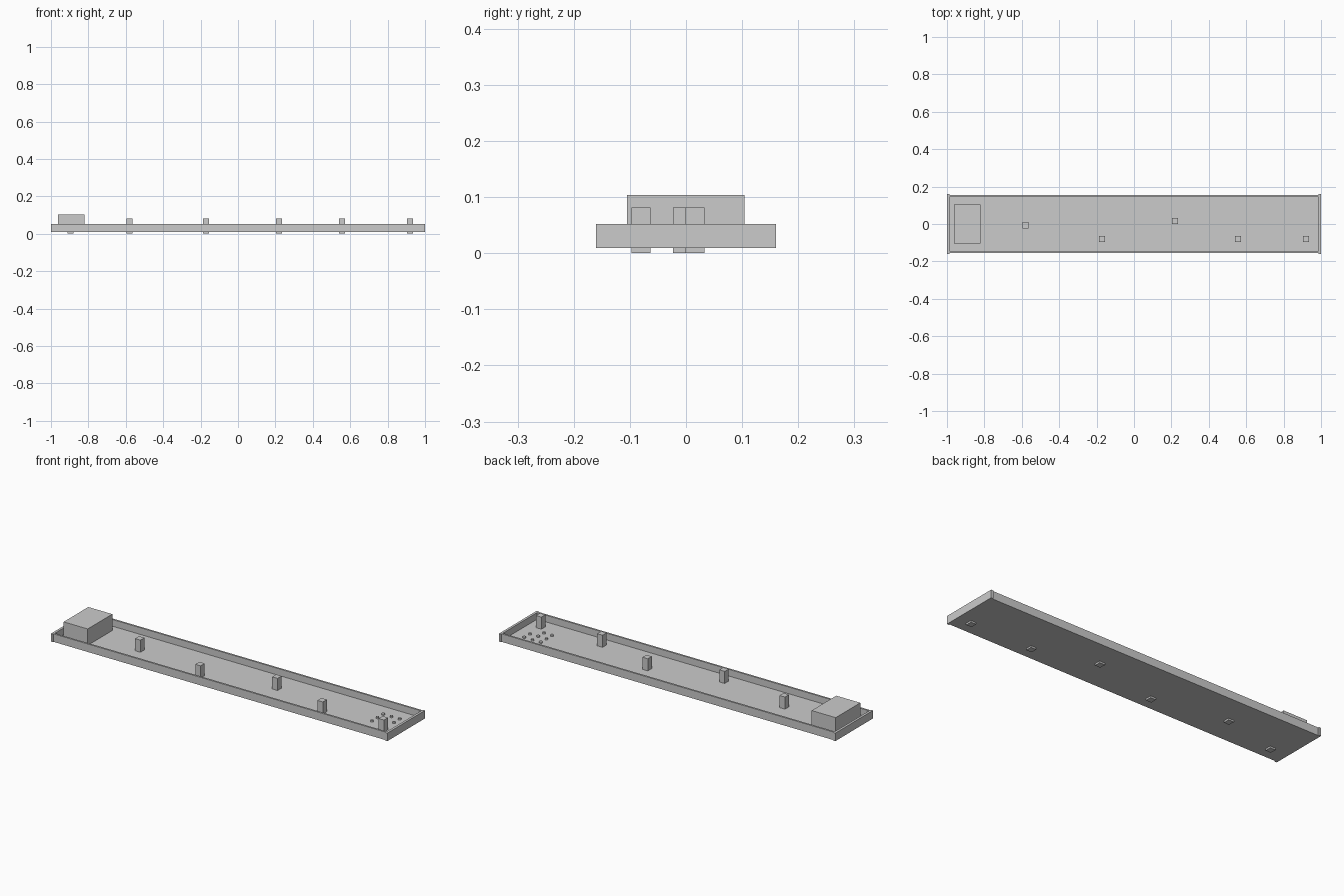
import bpy

if "Cube" in bpy.data.objects:
    bpy.data.objects.remove(bpy.data.objects["Cube"])


def box(name, x0, x1, y0, y1, z0, z1):
    bpy.ops.mesh.primitive_cube_add(
        size=1, location=((x0 + x1) / 2, (y0 + y1) / 2, (z0 + z1) / 2))
    ob = bpy.context.object
    ob.name = name
    ob.scale = (x1 - x0, y1 - y0, z1 - z0)
    bpy.ops.object.transform_apply(location=False, rotation=False, scale=True)
    return ob


BOTTOM, FLOOR, RIM = 0.009, 0.016, 0.052

# Shallow tray: floor, long side walls, slightly wider end walls
box("tray_floor", -0.987, 0.987, -0.147, 0.147, BOTTOM, FLOOR)
for s, side in ((-1, "front"), (1, "back")):
    y0, y1 = sorted((s * 0.145, s * 0.155))
    box(side + "_wall", -0.987, 0.987, y0, y1, BOTTOM, RIM)
for s, side in ((-1, "left"), (1, "right")):
    x0, x1 = sorted((s * 0.987, s * 1.0))
    box(side + "_end_wall", x0, x1, -0.16, 0.16, BOTTOM, RIM)

# Large block at the left end
box("end_block", -0.963, -0.82, -0.105, 0.104, FLOOR, 0.104)

# Square posts passing through the floor and forming the feet
posts = [(-0.895, -0.08), (-0.58, -0.006), (-0.17, -0.08),
         (0.22, 0.016), (0.556, -0.08), (0.92, -0.08)]
for i, (x, y) in enumerate(posts):
    box(f"post_{i + 1}", x - 0.016, x + 0.016, y - 0.017, y + 0.017, 0.0, 0.081)

# Grid of small round studs, leaving out the corner next to the last post
for ix in range(3):
    for iy in range(3):
        if (ix, iy) == (2, 0):
            continue
        bpy.ops.mesh.primitive_cylinder_add(
            vertices=16, radius=0.008, depth=0.01,
            location=(0.817 + 0.049 * ix, -0.03 + 0.048 * iy, FLOOR + 0.003))
        bpy.context.object.name = f"stud_{ix}_{iy}"
        bpy.ops.object.shade_smooth_by_angle()
